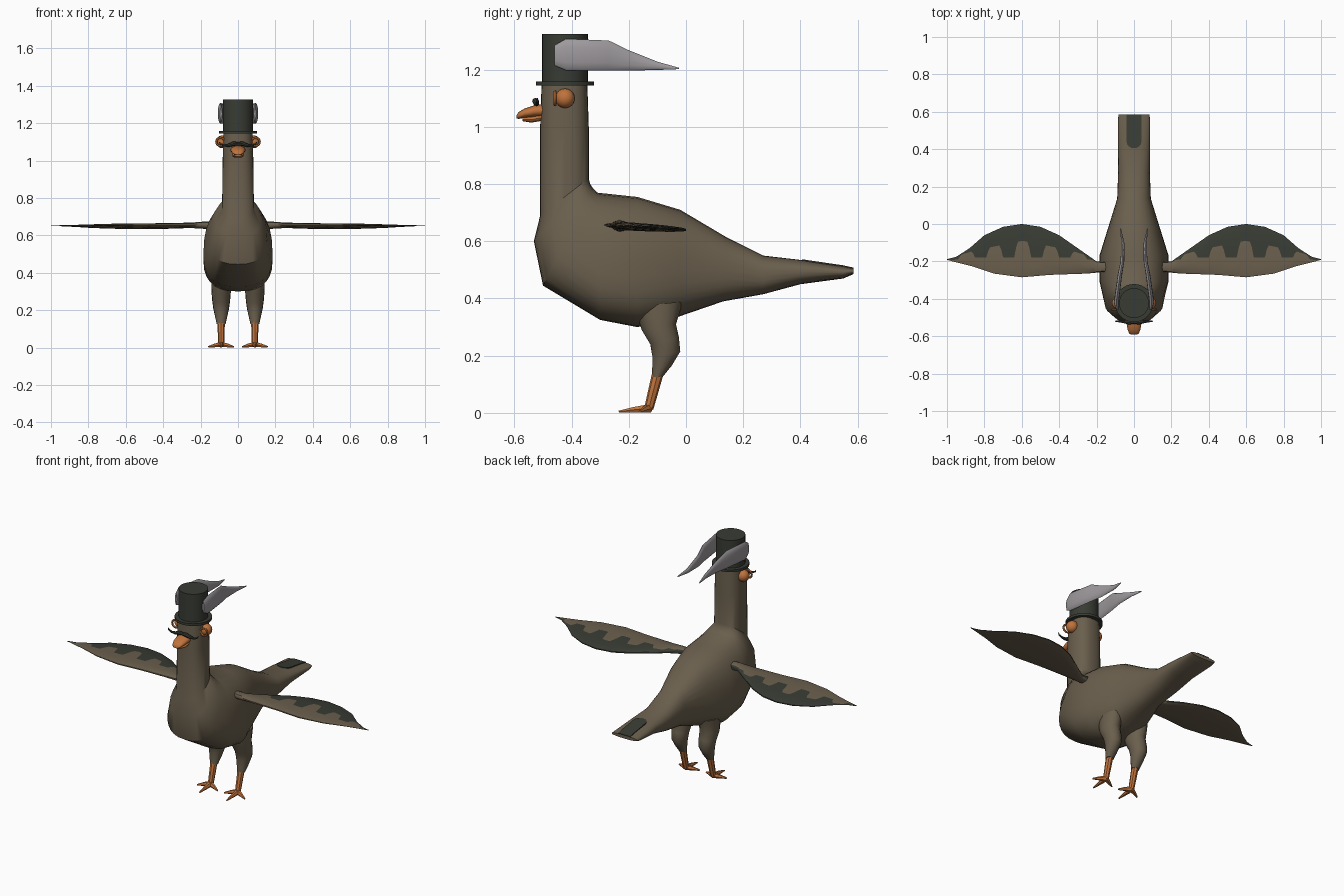
import bpy
import math
from mathutils import Vector

cube = bpy.data.objects.get("Cube")
if cube:
    bpy.data.objects.remove(cube, do_unlink=True)


def material(name, red, green, blue):
    mat = bpy.data.materials.new(name)
    mat.use_nodes = True
    colour = (red, green, blue, 1)
    mat.diffuse_color = colour
    mat.node_tree.nodes["Principled BSDF"].inputs["Base Color"].default_value = colour
    return mat


brown = material("feather brown", .145, .115, .075)
dark = material("dark green grey", .04, .044, .034)
orange = material("orange", .52, .17, .045)
grey = material("plume grey", .34, .32, .335)


def finish(obj, name, mat, angle=40):
    obj.name = name
    if mat:
        obj.data.materials.append(mat)
    bpy.ops.object.select_all(action="DESELECT")
    obj.select_set(True)
    bpy.context.view_layer.objects.active = obj
    bpy.ops.object.shade_smooth_by_angle(angle=math.radians(angle))
    return obj


def mesh_object(name, verts, faces, mat, angle=40):
    mesh = bpy.data.meshes.new(name)
    mesh.from_pydata(verts, [], faces)
    obj = bpy.data.objects.new(name, mesh)
    bpy.context.collection.objects.link(obj)
    bpy.context.view_layer.objects.active = obj
    obj.select_set(True)
    bpy.ops.object.mode_set(mode="EDIT")
    bpy.ops.mesh.select_all(action="SELECT")
    bpy.ops.mesh.normals_make_consistent(inside=False)
    bpy.ops.object.mode_set(mode="OBJECT")
    return finish(obj, name, mat, angle)


def signed_power(value, power):
    return math.copysign(abs(value) ** power, value)


def loft(name, rings, mat, sides=20, power=2, x=0, shift=None):
    """Skin rings given as (low y, low z, high y, high z, half width)."""
    verts, faces = [], []
    for i, (low_y, low_z, high_y, high_z, width) in enumerate(rings):
        low, high = Vector((0, low_y, low_z)), Vector((0, high_y, high_z))
        widest = .5 - 1.3 * max(0, width - .085)
        centre_x = shift[i] if shift else x
        for k in range(sides):
            a = math.tau * k / sides
            across = signed_power(math.cos(a), 2 / power)
            up = signed_power(math.sin(a), 2 / power)
            along = widest + up * (widest if up < 0 else 1 - widest)
            point = low.lerp(high, along)
            point.x = centre_x + width * across
            verts.append(point)
    for i in range(len(rings) - 1):
        for k in range(sides):
            n = (k + 1) % sides
            a, b = i * sides, (i + 1) * sides
            faces.append((a + k, a + n, b + n, b + k))
    faces.append(tuple(range(sides)))
    faces.append(tuple(range(len(verts) - sides, len(verts))))
    return mesh_object(name, verts, faces, mat)


def tube(name, points, mat, resolution=2):
    """Tapered tube through (x, y, z, radius) points."""
    curve = bpy.data.curves.new(name, "CURVE")
    curve.dimensions = "3D"
    curve.bevel_depth = 1
    curve.bevel_resolution = resolution
    curve.use_fill_caps = True
    spline = curve.splines.new("POLY")
    spline.points.add(len(points) - 1)
    for target, (x, y, z, radius) in zip(spline.points, points):
        target.co = (x, y, z, 1)
        target.radius = radius
    obj = bpy.data.objects.new(name, curve)
    bpy.context.collection.objects.link(obj)
    bpy.ops.object.select_all(action="DESELECT")
    obj.select_set(True)
    bpy.context.view_layer.objects.active = obj
    bpy.ops.object.convert(target="MESH")
    return finish(bpy.context.object, name, mat)


def interpolate(points, x):
    for (xa, ya), (xb, yb) in zip(points, points[1:]):
        if x <= xb:
            return ya + (yb - ya) * (x - xa) / (xb - xa)
    return points[-1][1]


# Body, tail and neck in one skin
loft("body", [
    (.585, .485, .585, .505, .083), (.55, .47, .55, .513, .086),
    (.4, .45, .4, .535, .085), (.27, .415, .27, .55, .085),
    (.13, .39, .14, .615, .09), (-.03, .335, -.02, .71, .14),
    (-.17, .3, -.17, .755, .185), (-.3, .325, -.31, .77, .185),
    (-.5, .445, -.325, .785, .155), (-.532, .6, -.335, .8, .12),
    (-.51, .69, -.34, .82, .085), (-.51, 1, -.34, 1, .082),
    (-.505, 1.15, -.345, 1.15, .078)], brown, 28, 2.5)

# Tail stripe: thin plate with a rounded front end
outline = [(.04, .586), (.04, .55)]
outline += [(.04 * math.cos(a), .44 - .035 * math.sin(a))
            for a in (math.pi * i / 8 for i in range(9))]
outline += [(-.04, .55), (-.04, .586)]
count = len(outline)
stripe = [(x, y, interpolate([(.4, .536), (.55, .514), (.59, .505)], y) + lift)
          for lift in (-.004, .002) for x, y in outline]
sides = [(i, (i + 1) % count, (i + 1) % count + count, i + count) for i in range(count)]
mesh_object("tail_stripe", stripe,
            sides + [tuple(range(count)), tuple(range(count, 2 * count))], dark)

# Wings: lens section, scalloped colour border on the upper side
leading = [(.1, -.25), (.25, -.265), (.45, -.272), (.6, -.285),
           (.75, -.265), (.87, -.225), (1, -.192)]
trailing = [(.1, -.21), (.2, -.2), (.3, -.13), (.4, -.06), (.5, -.015), (.6, 0),
            (.7, -.015), (.8, -.06), (.88, -.13), (.95, -.175), (1, -.188)]
thickness = [(.1, .024), (.17, .02), (.25, .015), (.6, .012), (1, .001)]


def border(x):
    front, back = interpolate(leading, x), interpolate(trailing, x)
    wave = math.cos(math.tau * (x - .595) / .15)
    bump = min(1, max(0, .5 + 1.5 * wave))
    height = .09 * max(0, 1 - abs(x - .595) / .45)
    y = -.18 + bump * height - .1 * max(0, abs(x - .595) - .25)
    return min(back - .1 * (back - front), max(front + .2 * (back - front), y))


def wing(name, side):
    verts, faces, painted = [], [], []
    stations, rows = 91, 7
    for i in range(stations):
        x = .1 + .9 * i / (stations - 1)
        front, back, edge = interpolate(leading, x), interpolate(trailing, x), border(x)
        chord = [front, front * .9 + edge * .1, (front + edge) / 2, edge,
                 (edge + back) / 2, edge * .1 + back * .9, back]
        for sign in (1, -1):
            for y in chord:
                v = (y - front) / (back - front)
                bulge = interpolate(thickness, x) * (.25 + 1.5 * math.sqrt(max(0, v * (1 - v))))
                verts.append((side * x, y, .652 - .06 * (y + .2) + sign * bulge))
    ring = list(range(rows)) + list(range(2 * rows - 1, rows - 1, -1))
    for i in range(stations - 1):
        a, b = i * 2 * rows, (i + 1) * 2 * rows
        for k in range(2 * rows):
            n = (k + 1) % (2 * rows)
            faces.append((a + ring[k], a + ring[n], b + ring[n], b + ring[k]))
            painted.append(3 <= k <= rows - 1)
    faces += [tuple(ring), tuple(k + (stations - 1) * 2 * rows for k in ring)]
    painted += [False, False]
    obj = mesh_object(name, verts, faces, brown)
    obj.data.materials.append(dark)
    for poly, mark in zip(obj.data.polygons, painted):
        poly.material_index = int(mark)


# Paired parts
for label, side in (("left", 1), ("right", -1)):
    wing(label + "_wing", side)
    leg_x = .09 * side
    loft(label + "_thigh", [
        (-.18, .37, -.01, .39, .05), (-.155, .29, -.035, .31, .052),
        (-.125, .24, -.025, .265, .048), (-.118, .2, -.02, .215, .042),
        (-.118, .16, -.05, .165, .032), (-.119, .125, -.08, .128, .024)],
        brown, 16, 2, leg_x)
    tube(label + "_shank", [(leg_x, -.098, .14, .02), (leg_x, -.116, .07, .018),
                            (leg_x, -.13, .015, .016)], orange)
    for toe, turn, length in (("inner", -65, .075), ("middle", 0, .105), ("outer", 65, .075)):
        a = math.radians(turn)
        dx, dy = side * math.sin(a) * length, -math.cos(a) * length
        tube(label + "_" + toe + "_toe", [
            (leg_x, -.13, .016, .016), (leg_x + dx / 2, -.13 + dy / 2, .011, .011),
            (leg_x + dx, -.13 + dy, .004, .004)], orange, 1)
    # Bulging eye with a rim in front of it
    bpy.ops.mesh.primitive_uv_sphere_add(segments=20, ring_count=12, radius=.034,
                                         location=(.084 * side, -.423, 1.1))
    finish(bpy.context.object, label + "_eye", orange)
    bpy.ops.mesh.primitive_torus_add(major_segments=20, minor_segments=6,
                                     major_radius=.022, minor_radius=.006,
                                     location=(.094 * side, -.458, 1.1),
                                     rotation=(math.pi / 2, 0, 0))
    finish(bpy.context.object, label + "_eye_rim", orange)
    # Hat plume
    loft(label + "_plume", [
        (-.46, 1.215, -.46, 1.285, .006), (-.42, 1.198, -.42, 1.308, .013),
        (-.27, 1.197, -.27, 1.302, .012), (-.2, 1.197, -.2, 1.268, .01),
        (-.1, 1.199, -.1, 1.228, .008), (-.025, 1.202, -.025, 1.207, .003)],
        grey, 12, 2, shift=[side * v for v in (.09, .095, .075, .062, .06, .072)])
    # Moustache half with a curled end
    tube(label + "_moustache", [
        (0, -.524, 1.09, .009), (.025 * side, -.526, 1.09, .012),
        (.05 * side, -.522, 1.081, .009), (.075 * side, -.52, 1.08, .006),
        (.095 * side, -.52, 1.089, .004), (.1 * side, -.52, 1.1, .002)], dark)

# Beak
loft("upper_beak", [(-.5, 1.035, -.5, 1.08, .038), (-.53, 1.035, -.53, 1.076, .04),
                    (-.565, 1.032, -.565, 1.064, .034), (-.585, 1.028, -.585, 1.052, .026),
                    (-.592, 1.03, -.592, 1.042, .016)], orange, 16, 2.3)
loft("lower_beak", [(-.5, 1.022, -.5, 1.045, .03), (-.54, 1.015, -.54, 1.036, .03),
                    (-.572, 1.02, -.572, 1.033, .02)], orange, 16, 2.3)

# Hat
for name, radius, low, high in (("hat_crown", .08, 1.15, 1.325), ("hat_brim", .102, 1.145, 1.159)):
    bpy.ops.mesh.primitive_cylinder_add(vertices=32, radius=radius, depth=high - low,
                                        location=(0, -.423, (low + high) / 2))
    finish(bpy.context.object, name, dark)
